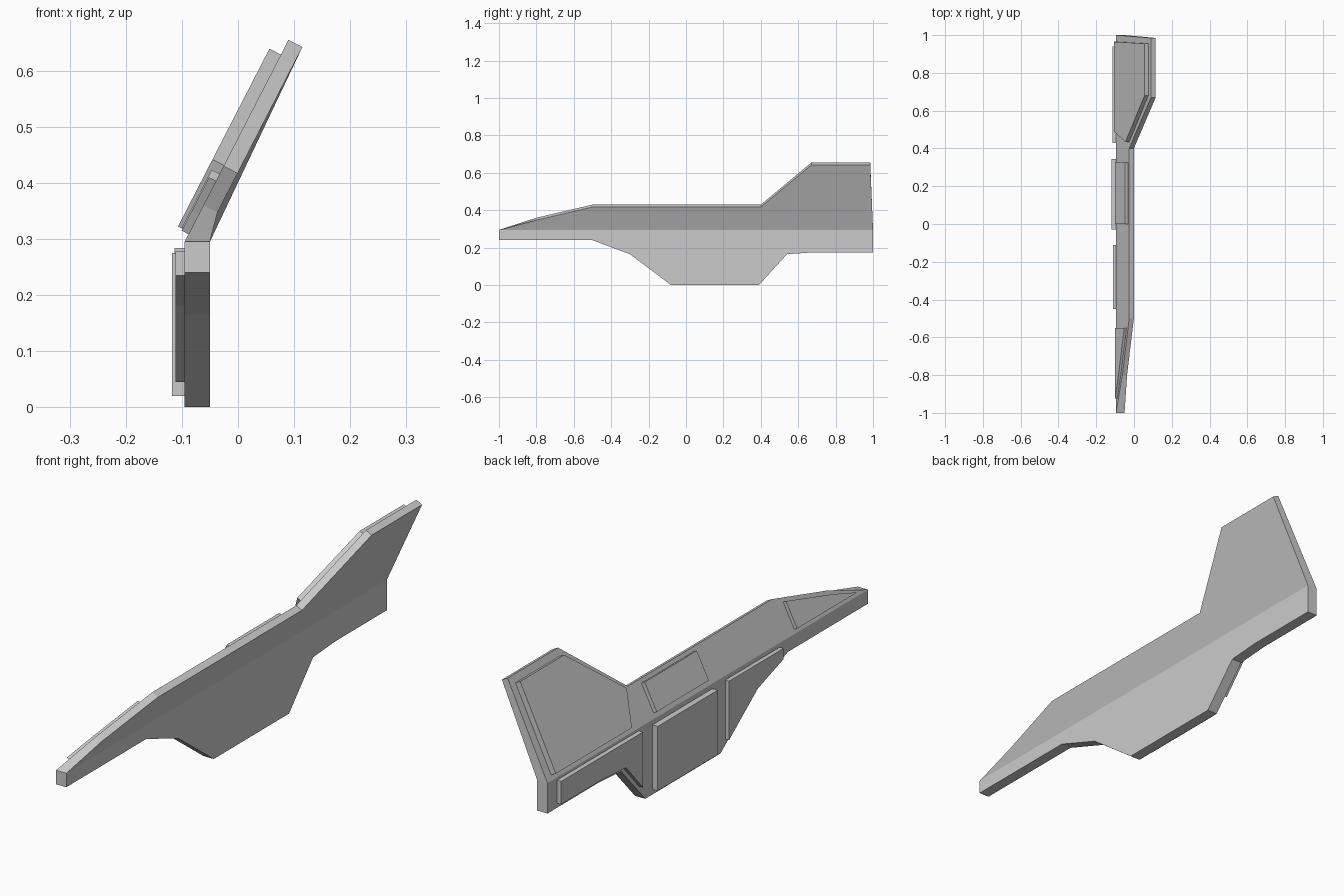
import bpy, bmesh
from mathutils import Vector

if "Cube" in bpy.data.objects:
    bpy.data.objects.remove(bpy.data.objects["Cube"])

FOLD_Z, IN_X, OUT_X = 0.295, -0.095, -0.05
SLOPE = Vector((0.457, 0, 0.889))     # direction up the leaning plate
NORMAL = Vector((0.889, 0, -0.457))   # outward normal of the leaning plate


def upright(y, z, x=IN_X):
    return Vector((x, y, z))


def leaning(y, s, off=0.0):
    return Vector((IN_X, y, FOLD_Z)) + SLOPE * s + NORMAL * off


def make_solid(name, inner, outer, caps):
    """Join two matching loops with side walls; caps list the loop indices of each flat face."""
    bm = bmesh.new()
    a = [bm.verts.new(p) for p in inner]
    b = [bm.verts.new(p) for p in outer]
    n = len(a)
    for cap in caps:
        bm.faces.new([a[i] for i in cap])
        bm.faces.new([b[i] for i in reversed(cap)])
    for i in range(n):
        j = (i + 1) % n
        bm.faces.new((a[i], b[i], b[j], a[j]))
    bmesh.ops.recalc_face_normals(bm, faces=bm.faces)
    mesh = bpy.data.meshes.new(name)
    bm.to_mesh(mesh)
    bm.free()
    ob = bpy.data.objects.new(name, mesh)
    bpy.context.collection.objects.link(ob)


def panel(name, pts, place, thick):
    """Raised plate on the inner side, sunk slightly into the hull."""
    make_solid(name, [place(y, v, 0) for y, v in pts],
               [place(y, v, thick) for y, v in pts], [range(len(pts))])


# Bent hull plate: leaning upper half and upright lower half share the fold line
upper = [(-1, 0), (-0.8, 0.073), (-0.5, 0.152), (0.4, 0.152),
         (0.67, 0.4046), (0.985, 0.4046), (1, 0)]
lower = [(1, 0.175), (0.68, 0.175), (0.54, 0.165), (0.39, 0), (-0.08, 0),
         (-0.3, 0.165), (-0.5, 0.24), (-1, 0.24)]
inner = [leaning(y, s) for y, s in upper] + [upright(y, z) for y, z in lower]
outer = [leaning(y, s, 0.028) if s else upright(y, FOLD_Z, OUT_X) for y, s in upper]
outer += [upright(y, z, OUT_X) for y, z in lower]
k, total = len(upper), len(upper) + len(lower)
make_solid("hull_plate", inner, outer,
           [list(range(k)), [k - 1] + list(range(k, total)) + [0]])


# Raised panels on the upright half
def on_upright(y, z, t):
    return upright(y, z, IN_X - t if t else IN_X + 0.004)


panel("lower_mid_panel", [(-0.03, 0.02), (0.345, 0.02), (0.345, 0.275), (-0.03, 0.275)],
      on_upright, 0.023)
panel("lower_front_panel", [(-0.11, 0.045), (-0.11, 0.278), (-0.45, 0.278),
                            (-0.45, 0.235), (-0.29, 0.18)], on_upright, 0.016)
panel("lower_rear_panel", [(0.43, 0.065), (0.535, 0.183), (0.68, 0.193), (0.94, 0.193),
                           (0.94, 0.284), (0.43, 0.284)], on_upright, 0.018)


# Raised panels on the leaning half
def on_leaning(y, s, t):
    return leaning(y, s, -t if t else 0.004)


panel("tail_panel", [(0.49, 0.0185), (0.435, 0.153), (0.68, 0.375),
                     (0.955, 0.375), (0.965, 0.0185)], on_leaning, 0.023)
panel("upper_mid_panel", [(0, 0.02), (0, 0.136), (0.325, 0.136), (0.325, 0.02)],
      on_leaning, 0.016)
panel("nose_panel", [(-0.55, 0.015), (-0.55, 0.122), (-0.8, 0.055), (-0.925, 0.015)],
      on_leaning, 0.014)
